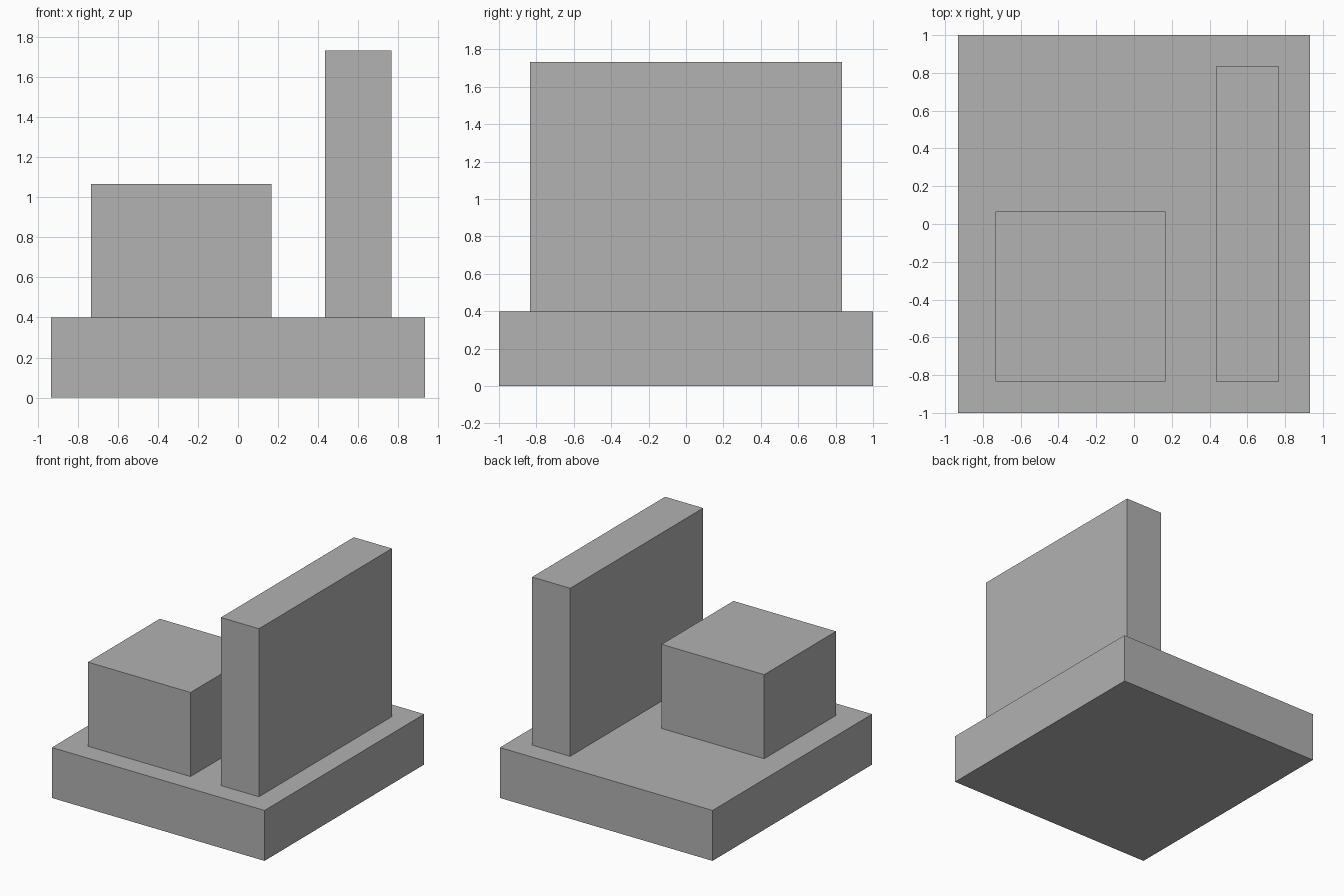
import bpy
from mathutils import Vector

if "Cube" in bpy.data.objects:
    bpy.data.objects.remove(bpy.data.objects["Cube"], do_unlink=True)

# One plain grey for every part
grey = bpy.data.materials.new("plain_grey")
grey.use_nodes = True
colour = (0.445, 0.445, 0.445, 1)
grey.diffuse_color = colour
grey.node_tree.nodes["Principled BSDF"].inputs["Base Color"].default_value = colour


def box(name, low, high):
    """Sharp-edged box between two opposite corners."""
    low, high = Vector(low), Vector(high)
    bpy.ops.mesh.primitive_cube_add(size=1, location=(low + high) / 2)
    obj = bpy.context.object
    obj.name = name
    obj.scale = high - low
    bpy.ops.object.transform_apply(location=False, rotation=False, scale=True)
    obj.data.materials.append(grey)
    return obj


BASE_TOP = 0.4

# Slab that carries the other parts
box("base_slab", (-0.933, -1, 0), (0.933, 1, BASE_TOP))

# Low block at the front right corner
box("low_block", (-0.733, -0.833, BASE_TOP), (0.167, 0.067, 1.067))

# Tall thin wall along the left side
box("tall_wall", (0.433, -0.833, BASE_TOP), (0.767, 0.833, 1.733))
